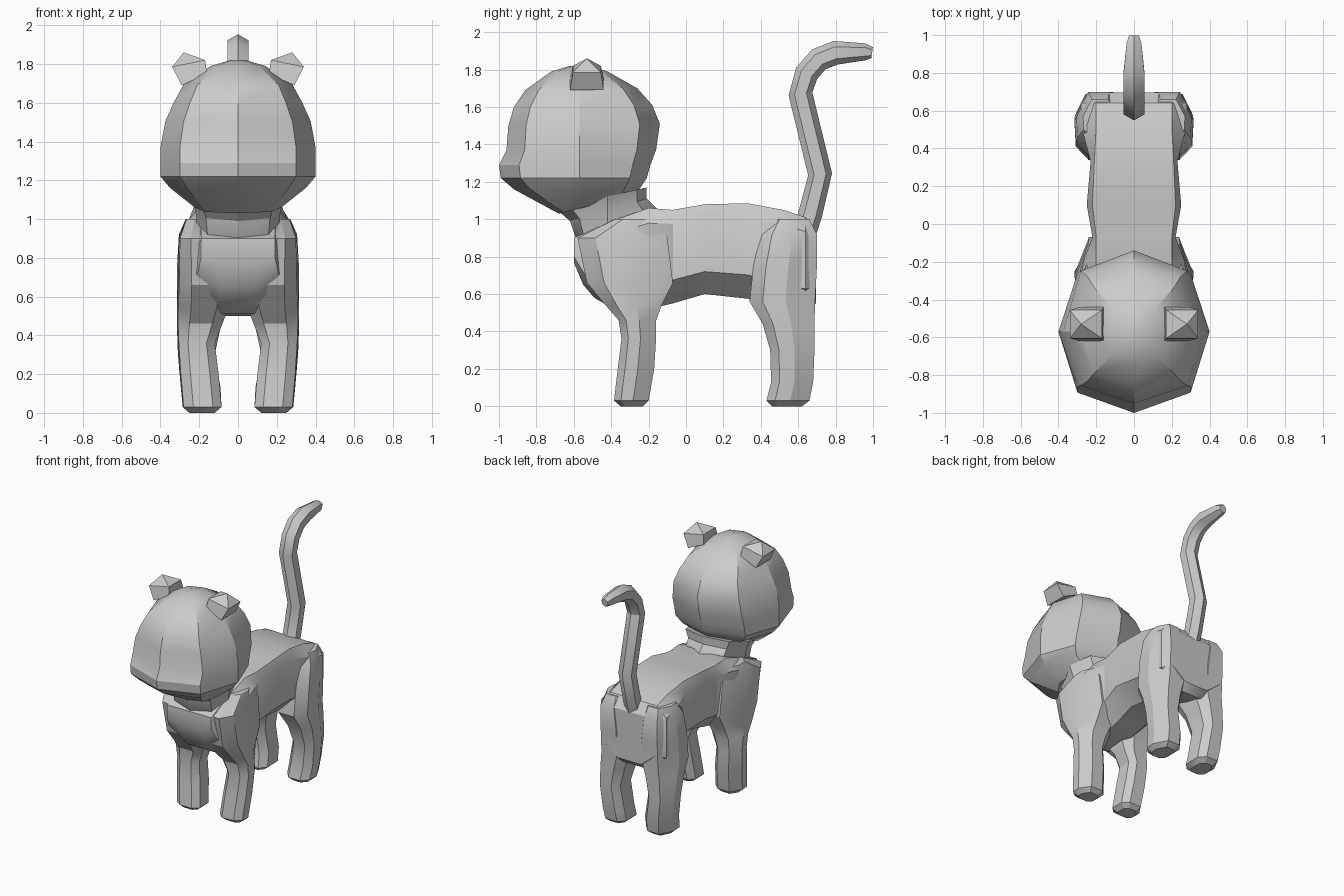
import bpy, bmesh
from math import sin, cos, pi, radians, atan2
from mathutils import Vector

if "Cube" in bpy.data.objects:
    bpy.data.objects.remove(bpy.data.objects["Cube"])

grey = bpy.data.materials.new("warm_grey")
grey.use_nodes = True
tone = (0.6, 0.6, 0.6, 1)
grey.diffuse_color = tone
grey.node_tree.nodes["Principled BSDF"].inputs["Base Color"].default_value = tone


def loft(name, rings, angle=28):
    """Skin equal-length rings of points, cap both ends."""
    bm = bmesh.new()
    loops = [[bm.verts.new(p) for p in ring] for ring in rings]
    n = len(loops[0])
    for a, b in zip(loops, loops[1:]):
        for i in range(n):
            j = (i + 1) % n
            bm.faces.new((a[i], a[j], b[j], b[i]))
    bm.faces.new(loops[0])
    bm.faces.new(loops[-1])
    bmesh.ops.remove_doubles(bm, verts=bm.verts, dist=0.0005)
    bmesh.ops.recalc_face_normals(bm, faces=bm.faces)
    mesh = bpy.data.meshes.new(name)
    bm.to_mesh(mesh)
    bm.free()
    mesh.materials.append(grey)
    obj = bpy.data.objects.new(name, mesh)
    bpy.context.collection.objects.link(obj)
    bpy.ops.object.select_all(action='DESELECT')
    obj.select_set(True)
    bpy.context.view_layer.objects.active = obj
    bpy.ops.object.shade_smooth_by_angle(angle=radians(angle))
    return obj


def head_ring(half_w, front, z_front, back, z_back, mid=-0.57):
    """Eight-sided ring, possibly tilted, with a vertex at front and back."""
    ring = []
    for i in range(8):
        a = i * pi / 4
        k = 1.06 if i % 2 else 1
        c = cos(a) * k
        y = mid + c * ((back - mid) if c > 0 else (mid - front))
        t = (y - front) / (back - front)
        ring.append((half_w * sin(a) * k, y, z_front + t * (z_back - z_front)))
    return ring


# Head: half width, front y, front z, back y, back z
head = [(0.04, -0.62, 1.82, -0.52, 1.82), (0.14, -0.72, 1.79, -0.42, 1.79),
        (0.28, -0.86, 1.69, -0.26, 1.7), (0.33, -0.92, 1.6, -0.18, 1.61),
        (0.375, -0.95, 1.5, -0.14, 1.51), (0.4, -0.96, 1.37, -0.16, 1.37),
        (0.4, -1.0, 1.29, -0.19, 1.29), (0.4, -0.99, 1.22, -0.21, 1.22),
        (0.35, -0.92, 1.16, -0.25, 1.16), (0.22, -0.68, 1.03, -0.28, 1.13)]
loft("head", [head_ring(*r) for r in head])

# Neck
neck = [(0.25, -0.7, 1.06, -0.21, 1.17), (0.22, -0.62, 0.99, -0.21, 1.11),
        (0.21, -0.59, 0.9, -0.15, 1.05), (0.18, -0.5, 0.8, -0.12, 0.95)]
loft("neck", [head_ring(*r, mid=-0.42) for r in neck])


# Torso: y, top z, bottom z, half width of top, half width of side
def torso_ring(y, top, low, flat, wide):
    h = top - low
    half = [(flat, top), (wide, top - 0.15 * h), (wide, low + 0.25 * h), (flat * 0.5, low)]
    return [(x, y, z) for x, z in half] + [(-x, y, z) for x, z in reversed(half)]


torso = [(-0.6, 0.9, 0.77, 0.19, 0.19), (-0.55, 0.92, 0.65, 0.19, 0.21),
         (-0.49, 0.95, 0.58, 0.19, 0.24), (-0.37, 1.0, 0.51, 0.2, 0.28),
         (-0.2, 1.06, 0.52, 0.2, 0.27), (-0.07, 1.05, 0.55, 0.2, 0.22),
         (0.1, 1.08, 0.6, 0.22, 0.25), (0.33, 1.085, 0.575, 0.21, 0.23),
         (0.52, 1.05, 0.52, 0.2, 0.28), (0.64, 1.01, 0.5, 0.2, 0.28),
         (0.695, 0.93, 0.55, 0.2, 0.22)]
loft("torso", [torso_ring(*r) for r in torso])


# Legs: z, front y, back y, inner x, outer x
def leg_ring(z, front, back, inner, outer, side):
    cy, cx = (front + back) / 2, (inner + outer) / 2
    ry, rx = (back - front) / 2, (outer - inner) / 2
    unit = [(1, 0.1), (0.45, 1), (-0.55, 1), (-1, 0.55),
            (-1, -0.55), (-0.55, -1), (0.45, -1), (0.95, -0.6)]
    return [(side * (cx + u * rx), cy + v * ry, z) for u, v in unit]


front_leg = [(0, -0.35, -0.23, 0.12, 0.25), (0.03, -0.385, -0.2, 0.085, 0.285),
             (0.2, -0.365, -0.17, 0.1, 0.3), (0.36, -0.345, -0.16, 0.12, 0.31),
             (0.46, -0.36, -0.16, 0.08, 0.315), (0.54, -0.43, -0.13, 0.05, 0.315),
             (0.66, -0.53, -0.07, 0.05, 0.31), (0.9, -0.58, -0.1, 0.08, 0.305),
             (1.0, -0.38, -0.16, 0.1, 0.27)]
back_leg = [(0, 0.46, 0.62, 0.12, 0.25), (0.03, 0.43, 0.66, 0.085, 0.285),
            (0.13, 0.455, 0.68, 0.09, 0.295), (0.3, 0.45, 0.687, 0.12, 0.31),
            (0.44, 0.41, 0.687, 0.09, 0.315), (0.56, 0.34, 0.69, 0.05, 0.315),
            (0.75, 0.36, 0.7, 0.05, 0.315), (0.92, 0.4, 0.7, 0.08, 0.305),
            (1.0, 0.46, 0.66, 0.1, 0.27)]
for side, label in ((1, "left"), (-1, "right")):
    loft(label + "_front_leg", [leg_ring(*r, side) for r in front_leg])
    loft(label + "_back_leg", [leg_ring(*r, side) for r in back_leg])

    # Ear: square stub leaning outwards, ending in a point
    def ear_ring(inner, outer, half):
        return [(side * x, -0.53 + s * half, z)
                for (x, z), s in ((inner, -1), (outer, -1), (outer, 1), (inner, 1))]
    tip = (0.28, 1.86)
    loft(label + "_ear", [ear_ring((0.16, 1.75), (0.29, 1.69), 0.09),
                          ear_ring((0.17, 1.82), (0.34, 1.785), 0.075),
                          ear_ring(tip, tip, 0)])

# Tail: six-sided tube along a bent path of y, z
path = [Vector(p) for p in ((0.63, 0.92), (0.665, 1.03), (0.717, 1.24), (0.612, 1.67),
                            (0.645, 1.78), (0.71, 1.855), (0.8, 1.89), (0.96, 1.895), (0.995, 1.89))]
rings = []
for i, p in enumerate(path):
    d = path[min(i + 1, len(path) - 1)] - path[max(i - 1, 0)]
    normal = Vector((-d.y, d.x)).normalized()
    r = 0.03 if i == len(path) - 1 else 0.045 if i == len(path) - 2 else 0.064
    rings.append([(sin(a) * r, p.x + normal.x * cos(a) * r, p.y + normal.y * cos(a) * r)
                  for a in (k * pi / 3 for k in range(6))])
loft("tail", rings)
